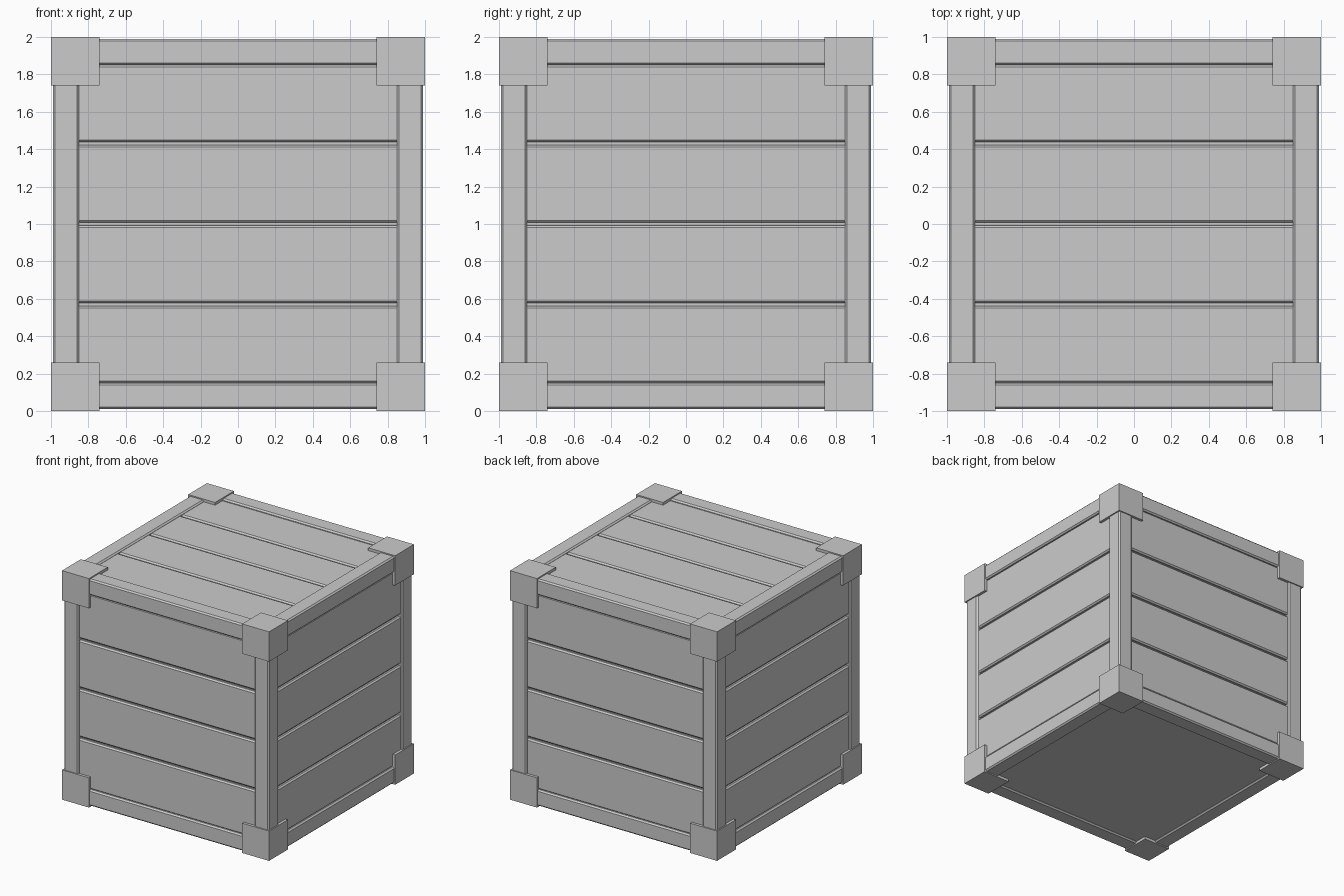
import bpy, bmesh
from mathutils import Vector, Matrix
from math import radians

if "Cube" in bpy.data.objects:
    bpy.data.objects.remove(bpy.data.objects["Cube"])

MID = Vector((0, 0, 1))  # crate centre


def block(name, centre, size, axis=None, bevel=0.0, rot=None):
    """Box about the crate centre; edges running along `axis` are chamfered."""
    bm = bmesh.new()
    bmesh.ops.create_cube(bm, size=1)
    bmesh.ops.scale(bm, vec=size, verts=bm.verts)
    if axis is not None:
        edges = [e for e in bm.edges
                 if abs((e.verts[0].co - e.verts[1].co)[axis]) > 1e-5]
        bmesh.ops.bevel(bm, geom=edges, offset=bevel, segments=1,
                        profile=0.5, affect='EDGES')
    bmesh.ops.translate(bm, vec=centre, verts=bm.verts)
    if rot is not None:
        bm.transform(rot)
    bmesh.ops.translate(bm, vec=MID, verts=bm.verts)
    mesh = bpy.data.meshes.new(name)
    bm.to_mesh(mesh)
    bm.free()
    obj = bpy.data.objects.new(name, mesh)
    bpy.context.collection.objects.link(obj)


CORNER = 0.26
OUT, INN = 0.99, 0.849       # frame beam outer and inner limits
CORE, PLANK = 0.95, 0.976    # inner box face and plank face
PITCH, GAP, BEV = 0.43, 0.015, 0.012
signs = (-1, 1)

# inner box: floor of the plank gaps
block("inner_box", (0, 0, 0), (2 * CORE,) * 3)

# plain bottom panel, nearly flush with the frame
block("bottom_panel", (0, 0, -PLANK + 0.03), (1.75, 1.75, 0.06))

# corner blocks
c = 1 - CORNER / 2
for x in signs:
    for y in signs:
        for z in signs:
            block("corner_block", (c * x, c * y, c * z), (CORNER,) * 3)

# frame beams along the twelve edges
mid, wid = (OUT + INN) / 2, OUT - INN
for axis, name in enumerate(("beam_across", "beam_deep", "beam_upright")):
    for a in signs:
        for b in signs:
            centre = [a * mid, b * mid]
            centre.insert(axis, 0)
            size = [wid, wid]
            size.insert(axis, 1.6)
            block(name, centre, size, axis, BEV)

# planks: four on each side wall and on the lid
turns = {"front": Matrix.Identity(4),
         "right": Matrix.Rotation(radians(90), 4, 'Z'),
         "back": Matrix.Rotation(radians(180), 4, 'Z'),
         "left": Matrix.Rotation(radians(-90), 4, 'Z'),
         "lid": Matrix.Rotation(radians(-90), 4, 'X')}
thick = 0.06
for side, rot in turns.items():
    for i in range(4):
        block(side + "_plank", (0, -PLANK + thick / 2, (i - 1.5) * PITCH),
              (1.75, thick, PITCH - GAP), 0, BEV, rot)
